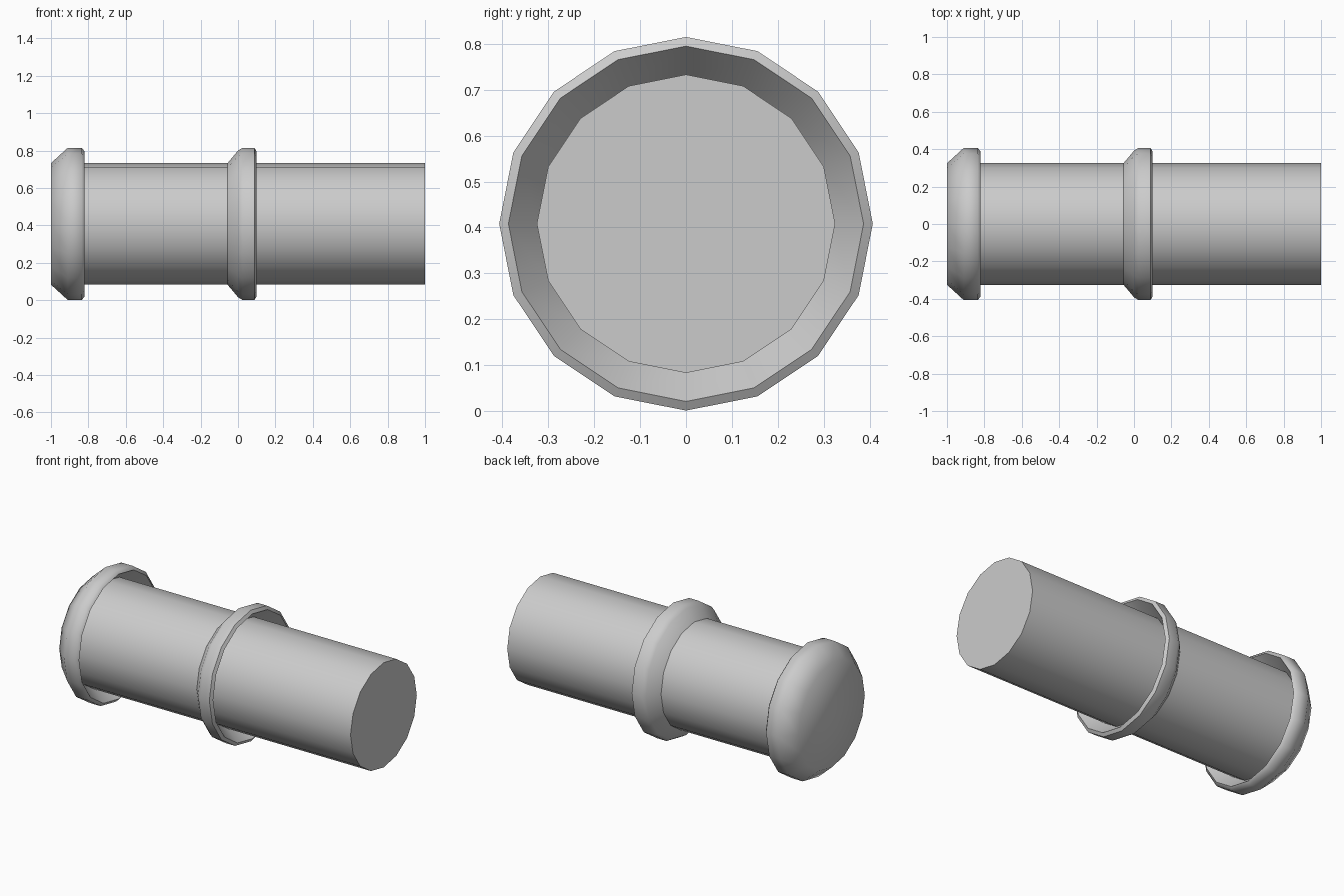
import bpy, bmesh
from math import cos, sin, pi, radians

if "Cube" in bpy.data.objects:
    bpy.data.objects.remove(bpy.data.objects["Cube"])

SIDES = 16
AXIS_Z = 0.408


def lathe(name, profile, cap_start=False, cap_end=False):
    """Revolve (x, radius) points about the lengthwise axis."""
    bm = bmesh.new()
    rings = []
    for x, r in profile:
        rings.append([bm.verts.new((x, r * cos(2 * pi * i / SIDES),
                                    AXIS_Z + r * sin(2 * pi * i / SIDES)))
                      for i in range(SIDES)])
    for a, b in zip(rings, rings[1:]):
        for i in range(SIDES):
            j = (i + 1) % SIDES
            bm.faces.new((a[i], a[j], b[j], b[i]))
    if cap_start:
        bm.faces.new(rings[0][::-1])
    if cap_end:
        bm.faces.new(rings[-1])
    mesh = bpy.data.meshes.new(name)
    bm.to_mesh(mesh)
    bm.free()
    obj = bpy.data.objects.new(name, mesh)
    bpy.context.collection.objects.link(obj)
    bpy.ops.object.select_all(action='DESELECT')
    obj.select_set(True)
    bpy.context.view_layer.objects.active = obj
    bpy.ops.object.shade_smooth_by_angle(angle=radians(55))
    return obj


# Straight shaft, closed at the plain end
lathe("shaft", [(-0.9, 0.325), (1.0, 0.325)], cap_end=True)

# Rounded end cap with a recessed lip behind it
lathe("end_cap", [(-1.0, 0.325), (-0.91, 0.407), (-0.835, 0.407),
                  (-0.82, 0.387), (-0.9, 0.325)], cap_start=True)

# Middle collar with the same recessed lip
lathe("collar", [(-0.056, 0.325), (0.0, 0.392), (0.025, 0.407), (0.088, 0.407),
                 (0.1, 0.387), (0.02, 0.325)])
